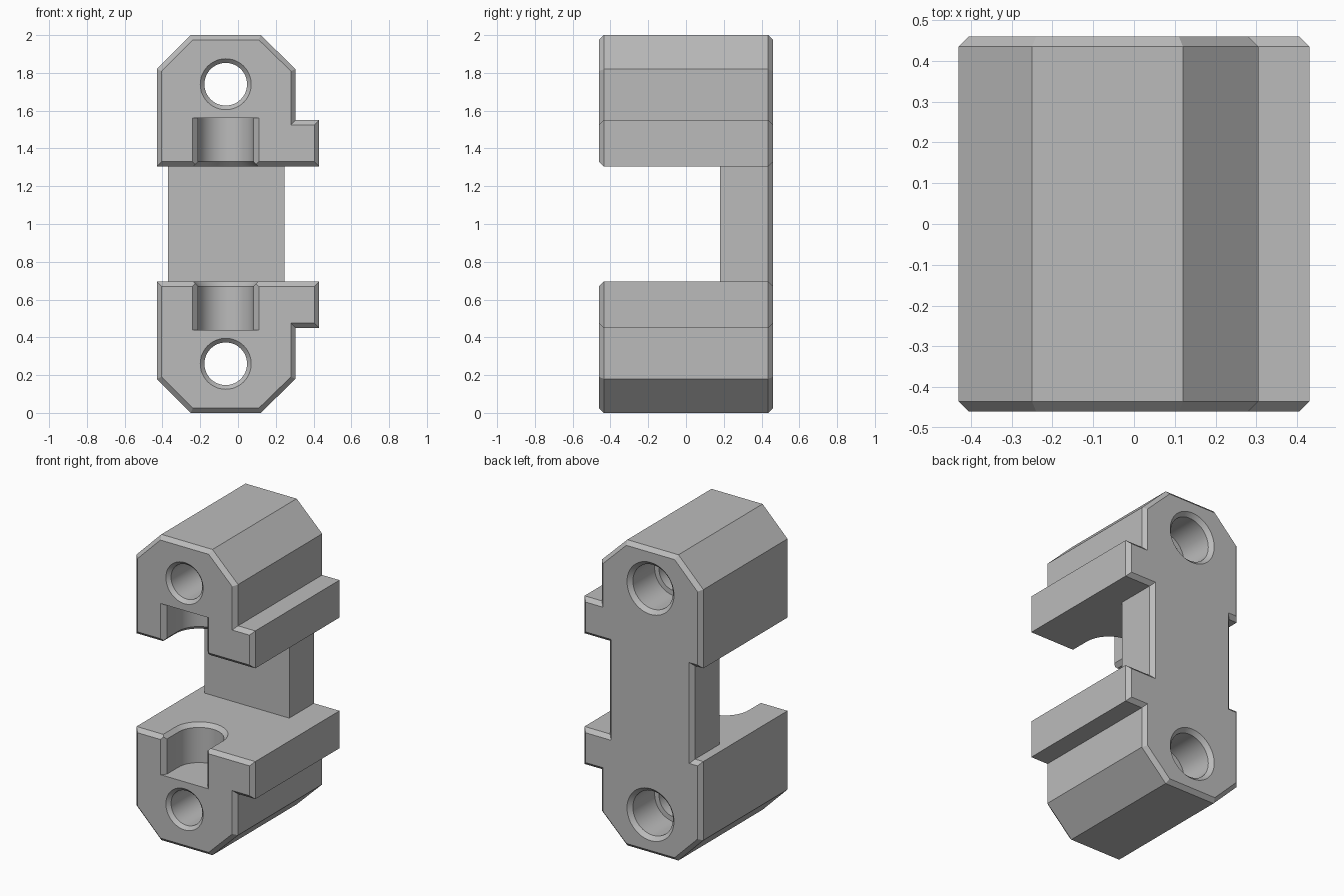
import bpy, bmesh, math
from mathutils import Vector

cube = bpy.data.objects.get("Cube")
if cube:
    bpy.data.objects.remove(cube)

gray = bpy.data.materials.new("light gray")
gray.use_nodes = True
color = (0.5, 0.5, 0.5, 1)
gray.diffuse_color = color
gray.node_tree.nodes["Principled BSDF"].inputs["Base Color"].default_value = color

FRONT, SPINE, BACK = -0.46, 0.18, 0.46
BEVEL = 0.025
HOLE_X = -0.065


def make_object(name, bm):
    bmesh.ops.recalc_face_normals(bm, faces=bm.faces)
    mesh = bpy.data.meshes.new(name)
    bm.to_mesh(mesh)
    bm.free()
    mesh.materials.append(gray)
    obj = bpy.data.objects.new(name, mesh)
    bpy.context.collection.objects.link(obj)
    return obj


def inset(points, d):
    """Offset a counter-clockwise outline inwards with mitred corners."""
    result = []
    for i, p in enumerate(points):
        a = (p - points[i - 1]).normalized()
        b = (points[(i + 1) % len(points)] - p).normalized()
        na, nb = Vector((-a.y, a.x)), Vector((-b.y, b.x))
        result.append(p + (na + nb) * (d / (1 + na.dot(nb))))
    return result


def bridge(bm, a, b):
    for i in range(len(a)):
        j = (i + 1) % len(a)
        bm.faces.new((a[i], a[j], b[j], b[i]))


def loft(name, rings):
    bm = bmesh.new()
    loops = [[bm.verts.new(p) for p in ring] for ring in rings]
    for a, b in zip(loops, loops[1:]):
        bridge(bm, a, b)
    bm.faces.new(loops[0])
    bm.faces.new(loops[-1])
    return make_object(name, bm)


# Upper block outline, from the spine's right corner round to its left corner
upper = [Vector(p) for p in (
    (0.245, 1.305), (0.43, 1.305), (0.43, 1.55), (0.305, 1.55), (0.305, 1.82),
    (0.12, 2), (-0.25, 2), (-0.43, 1.82), (-0.43, 1.305), (-0.37, 1.305))]
lower = [Vector((p.x, 2 - p.y)) for p in reversed(upper)]
outline = upper + lower

# Clamp body: one back outline, two jaws coming forward from it
bm = bmesh.new()


def ring(points, y):
    return [bm.verts.new((p.x, y, p.y)) for p in points]


back = ring(inset(outline, BEVEL), BACK)
rim = ring(outline, BACK - BEVEL)
root = ring(outline, SPINE)
bm.faces.new(back)
bridge(bm, back, rim)
bridge(bm, rim, root)
n = len(upper)
bm.faces.new((root[0], root[n - 1], root[n], root[-1]))
for jaw, points in ((root[:n], upper), (root[n:], lower)):
    edge = ring(points, FRONT + BEVEL)
    face = ring(inset(points, BEVEL), FRONT)
    bridge(bm, jaw, edge)
    bridge(bm, edge, face)
    bm.faces.new(face)
bmesh.ops.dissolve_limit(bm, angle_limit=0.01, verts=bm.verts, edges=bm.edges)
body = make_object("clamp_body", bm)


def circle(r, y, z, count=48):
    return [(HOLE_X + r * math.cos(2 * math.pi * i / count), y,
             z + r * math.sin(2 * math.pi * i / count)) for i in range(count)]


def u_shape(r, z, count=24):
    """Half circle at the back, open straight slot to the front."""
    arc = [(HOLE_X + r * math.cos(math.pi * i / count),
            -0.31 + r * math.sin(math.pi * i / count), z) for i in range(count + 1)]
    return arc + [(HOLE_X - r, -0.6, z), (HOLE_X + r, -0.6, z)]


def slot_line(y, half, z0, z1):
    return [(HOLE_X + s * half, y, z) for s, z in ((-1, z0), (1, z0), (1, z1), (-1, z1))]


cutters = []
for side in (1, -1):
    def height(z):
        return 1 + side * (z - 1)

    # Stepped bolt hole with flared mouths
    z = height(1.74)
    steps = ((0.16, -0.485), (0.113, -0.438), (0.113, 0.21),
             (0.145, 0.21), (0.145, 0.435), (0.195, 0.485))
    cutters.append(loft("bolt_hole_cutter", [circle(r, y, z) for r, y in steps]))
    # Pocket in the jaw with a chamfered lip
    pocket = ((0.197, 1.28), (0.147, 1.33), (0.147, 1.56))
    cutters.append(loft("pocket_cutter", [u_shape(r, height(h)) for r, h in pocket]))
    # Flared front mouth of the pocket
    z0, z1 = height(1.25), height(1.56)
    cutters.append(loft("mouth_cutter", [slot_line(-0.485, 0.2, z0, z1),
                                         slot_line(-0.43, 0.145, z0, z1)]))

# Cut the body, then drop the cutters
bpy.context.view_layer.objects.active = body
body.select_set(True)
for cutter in cutters:
    cutter.hide_render = True
    mod = body.modifiers.new("cut", 'BOOLEAN')
    mod.operation = 'DIFFERENCE'
    mod.solver = 'EXACT'
    mod.object = cutter
    bpy.ops.object.modifier_apply(modifier=mod.name)
    bpy.data.objects.remove(cutter)
bpy.ops.object.shade_smooth_by_angle(angle=math.radians(30))
